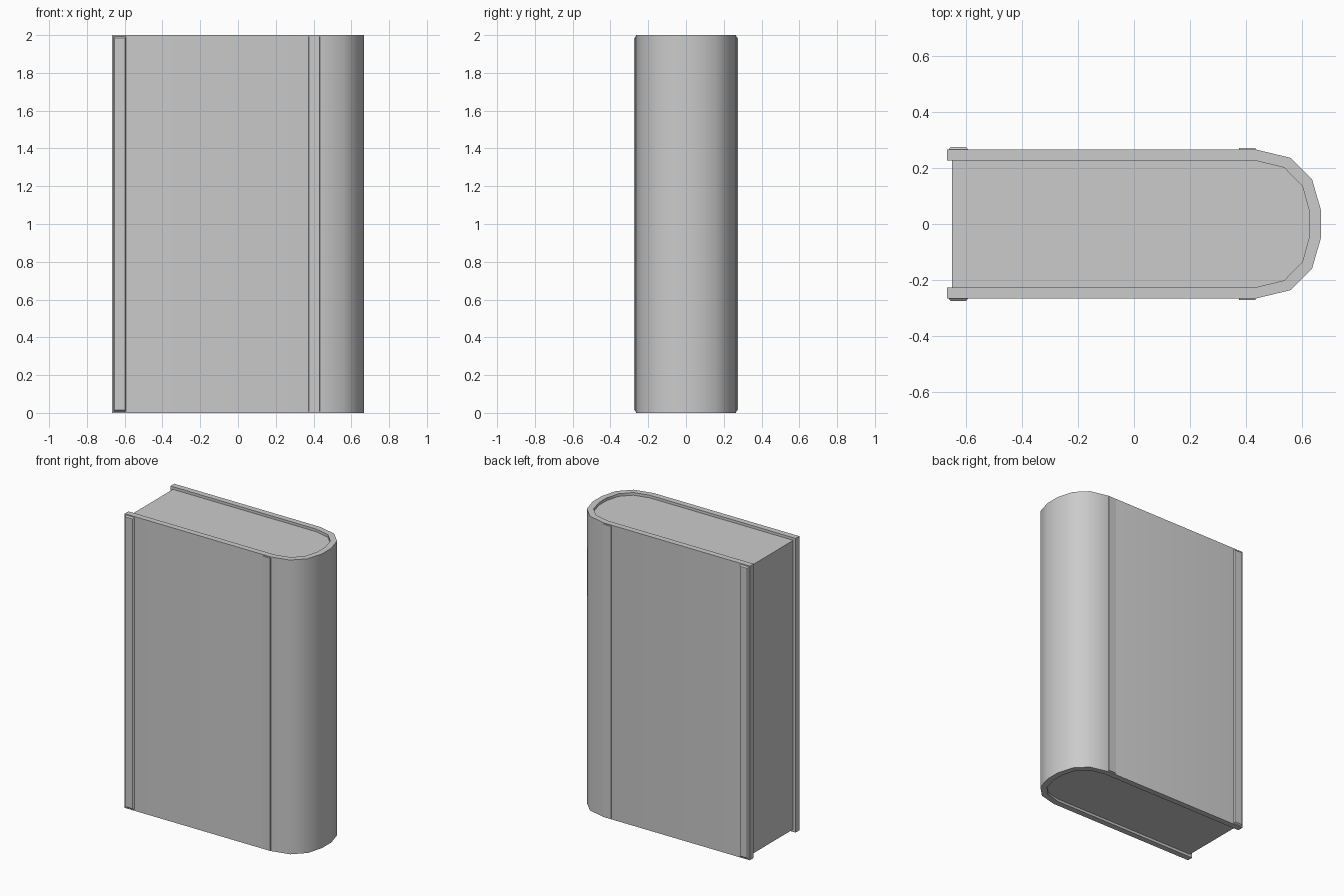
import bpy, bmesh, math

if "Cube" in bpy.data.objects:
    bpy.data.objects.remove(bpy.data.objects["Cube"])


def finish(name, bm, smooth_angle=None):
    bmesh.ops.recalc_face_normals(bm, faces=bm.faces)
    mesh = bpy.data.meshes.new(name)
    bm.to_mesh(mesh)
    bm.free()
    obj = bpy.data.objects.new(name, mesh)
    bpy.context.collection.objects.link(obj)
    if smooth_angle:
        bpy.ops.object.select_all(action='DESELECT')
        obj.select_set(True)
        bpy.context.view_layer.objects.active = obj
        bpy.ops.object.shade_smooth_by_angle(angle=math.radians(smooth_angle))
    return obj


def u_profile(left, half):
    # half profile on the +y side, reflected to complete the U
    pts = [(left, half[0][1])] + half
    return pts + [(x, -y) for x, y in reversed(pts)]


def extrude_up(bm, faces, height):
    geo = bmesh.ops.extrude_face_region(bm, geom=faces)
    verts = [g for g in geo['geom'] if isinstance(g, bmesh.types.BMVert)]
    bmesh.ops.translate(bm, verts=verts, vec=(0, 0, height))


OUTER = [(0.432, 0.266), (0.557, 0.236), (0.635, 0.158), (0.666, 0.05)]
INNER = [(0.432, 0.226), (0.535, 0.201), (0.600, 0.135), (0.626, 0.041)]

# wrap-around cover with rounded spine
bm = bmesh.new()
out = [bm.verts.new((x, y, 0)) for x, y in u_profile(-0.666, OUTER)]
inn = [bm.verts.new((x, y, 0)) for x, y in u_profile(-0.666, INNER)]
faces = [bm.faces.new((out[i], out[i + 1], inn[i + 1], inn[i]))
         for i in range(len(out) - 1)]
extrude_up(bm, faces, 2.0)
finish("cover", bm, 40)

# page block, slightly recessed inside the cover
bm = bmesh.new()
page = bm.faces.new([bm.verts.new((x, y, 0.018))
                     for x, y in u_profile(-0.648, INNER)])
extrude_up(bm, [page], 1.964)
finish("pages", bm, 40)


# raised, chamfered strips on both cover boards
def strip(name, x0, x1, y_out, inset):
    bm = bmesh.new()
    bmesh.ops.create_cube(bm, size=1)
    cx, w = (x0 + x1) / 2, x1 - x0
    for v in bm.verts:
        outer = v.co.y < 0
        d = 2 * inset if outer else 0
        v.co = (cx + v.co.x * (w - d), -y_out if outer else -0.264,
                1.0 + v.co.z * (1.988 - d))
    obj = finish(name, bm)
    mirror = obj.modifiers.new("both_sides", 'MIRROR')
    mirror.use_axis = (False, True, False)


strip("fore_edge_strips", -0.662, -0.590, 0.275, 0.009)
strip("spine_hinge_strips", 0.373, 0.434, 0.271, 0.002)
